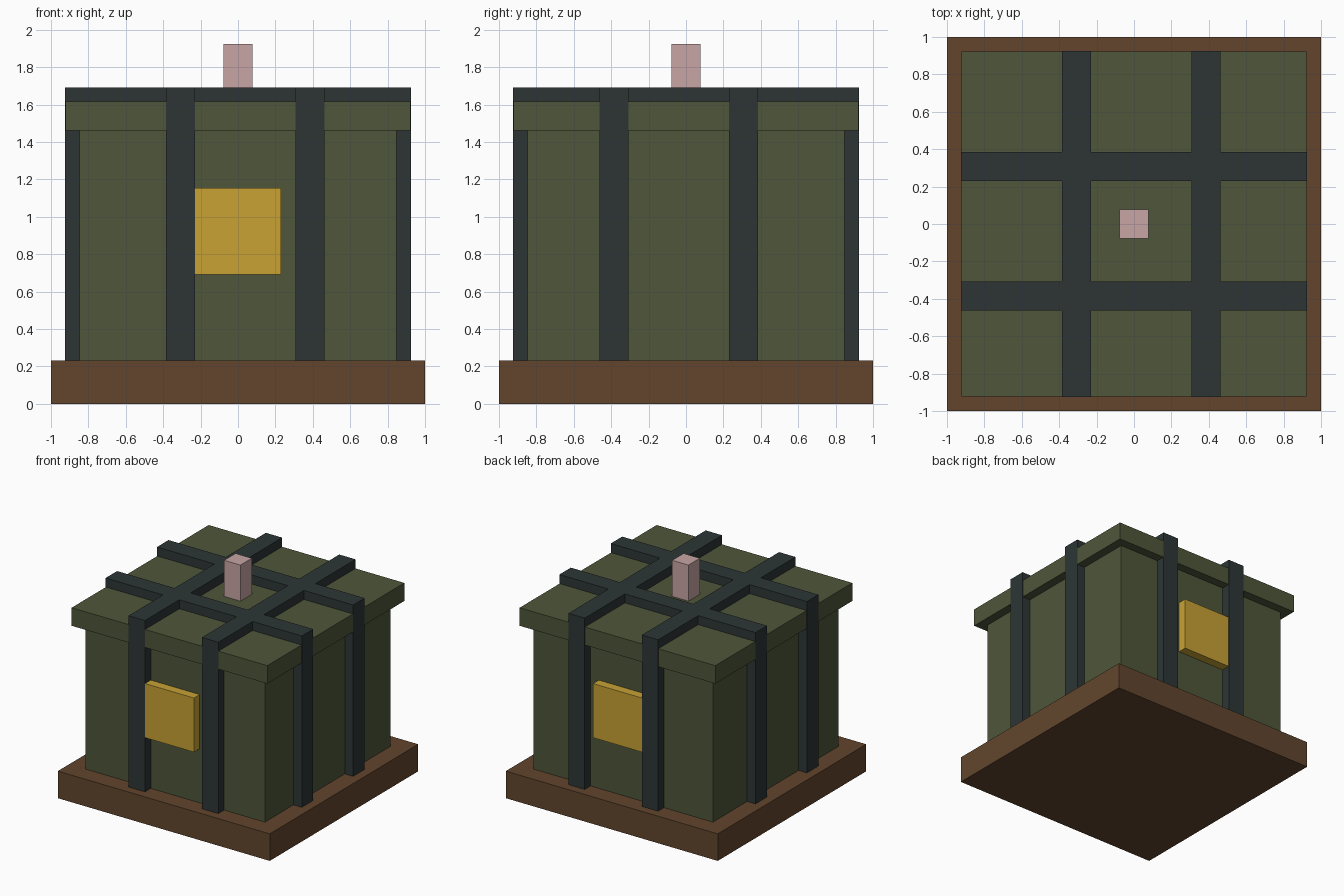
import bpy

if "Cube" in bpy.data.objects:
    bpy.data.objects.remove(bpy.data.objects["Cube"])

U = 2 / 26  # the model sits on a regular grid of this step
EPS = 0.002  # keeps straps just proud of the lid edge


def material(name, hex_rgb):
    def lin(c):
        c /= 255
        return c / 12.92 if c <= 0.04045 else ((c + 0.055) / 1.055) ** 2.4
    m = bpy.data.materials.new(name)
    m.diffuse_color = (*[lin(int(hex_rgb[i:i + 2], 16)) for i in (0, 2, 4)], 1)
    m.use_nodes = True
    m.node_tree.nodes["Principled BSDF"].inputs["Base Color"].default_value = m.diffuse_color
    return m


GREEN = material("olive green", "4E563A")
DARK = material("dark slate", "2D3535")
BROWN = material("brown wood", "62452D")
GOLD = material("gold", "C8A235")
PINK = material("pale pink", "C8A5A5")


def box(name, mat, x, y, z, grow=(0, 0, 0)):
    """Box from (min, max) ranges given in grid steps."""
    lo = [r[0] * U - g for r, g in zip((x, y, z), grow)]
    hi = [r[1] * U + g for r, g in zip((x, y, z), grow)]
    bpy.ops.mesh.primitive_cube_add(size=1)
    ob = bpy.context.object
    ob.name = name
    for v in ob.data.vertices:
        v.co = [h if c > 0 else l for c, l, h in zip(v.co, lo, hi)]
    ob.data.materials.append(mat)
    return ob


# Base, body, lid and knob
box("base", BROWN, (-13, 13), (-13, 13), (0, 3))
box("body", GREEN, (-11, 11), (-11, 11), (3, 19))
box("lid", GREEN, (-12, 12), (-12, 12), (19, 21))
box("knob", PINK, (-1, 1), (-1, 1), (21, 25))

STRAPS_X = [(-5, -3), (4, 6)]  # straps running front to back
STRAPS_Y = [(-6, -4), (3, 5)]  # straps running side to side

# Straps over the lid; the cross straps are split where they meet
for s in STRAPS_X:
    box("top_strap_lengthwise", DARK, s, (-12, 12), (21, 22), (0, EPS, 0))
for s in STRAPS_Y:
    box("top_strap_left", DARK, (-12, -5), s, (21, 22), (EPS, 0, 0))
    box("top_strap_middle", DARK, (-3, 4), s, (21, 22))
    box("top_strap_right", DARK, (6, 12), s, (21, 22), (EPS, 0, 0))

# Straps down each wall, and clasps front and back
for out in [(-12, -11), (11, 12)]:
    for s in STRAPS_X:
        box("wall_strap", DARK, s, out, (3, 21), (0, EPS, 0))
    for s in STRAPS_Y:
        box("side_strap", DARK, out, s, (3, 21), (EPS, 0, 0))
    box("clasp", GOLD, (-3, 3), out, (9, 15))
